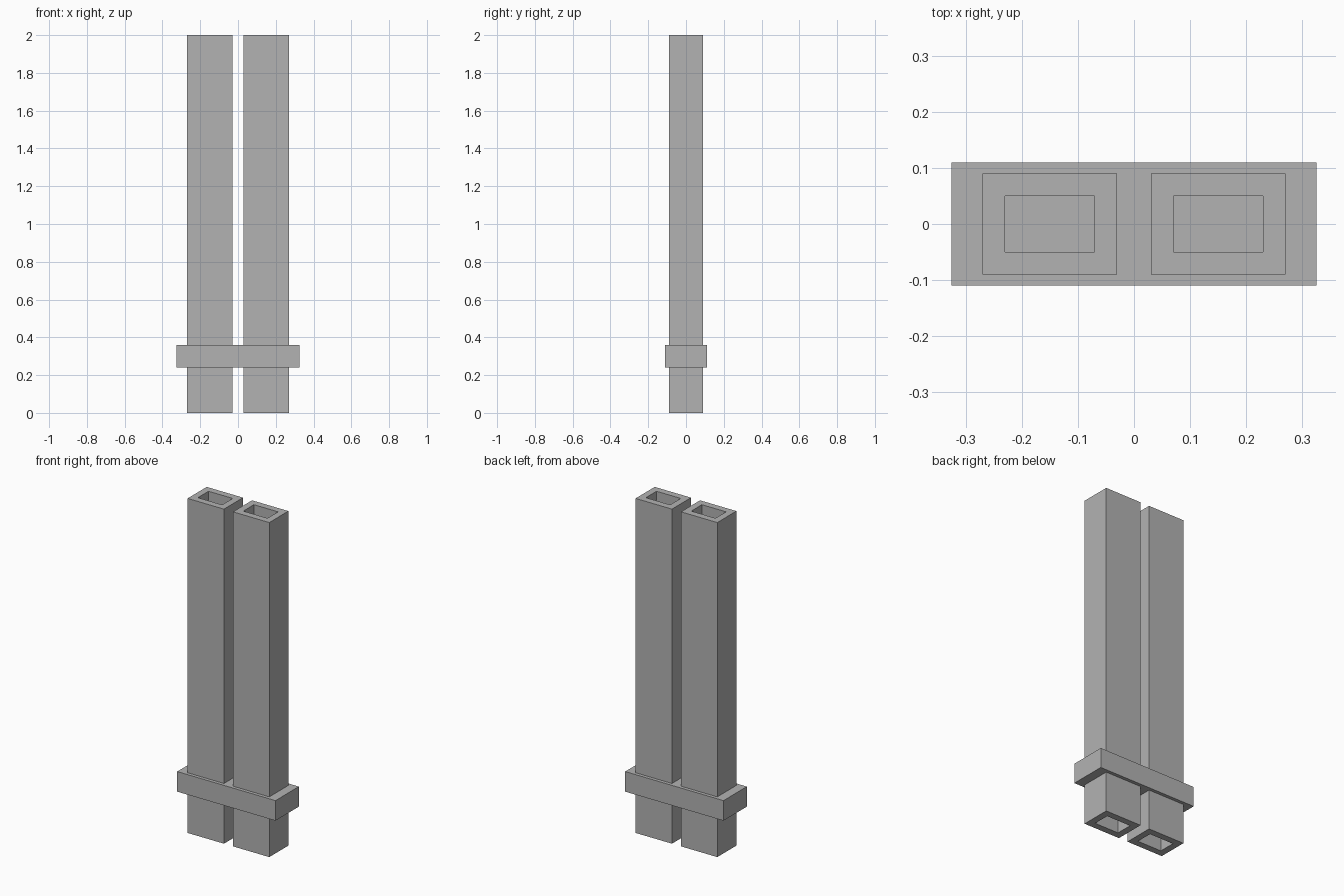
import bpy
import bmesh

if "Cube" in bpy.data.objects:
    bpy.data.objects.remove(bpy.data.objects["Cube"], do_unlink=True)

GREY = (0.45, 0.45, 0.45, 1)
grey = bpy.data.materials.new("plain grey")
grey.use_nodes = True
grey.diffuse_color = GREY
grey.node_tree.nodes["Principled BSDF"].inputs["Base Color"].default_value = GREY


def add_object(name, bm):
    bmesh.ops.recalc_face_normals(bm, faces=bm.faces)
    mesh = bpy.data.meshes.new(name)
    bm.to_mesh(mesh)
    bm.free()
    mesh.materials.append(grey)
    obj = bpy.data.objects.new(name, mesh)
    bpy.context.collection.objects.link(obj)
    return obj


def rectangle(bm, x, half_w, half_d, z):
    corners = ((-1, -1), (1, -1), (1, 1), (-1, 1))
    return [bm.verts.new((x + sx * half_w, sy * half_d, z)) for sx, sy in corners]


def tube(name, x, half_w, half_d, wall, height):
    """Rectangular tube, open at both ends."""
    bm = bmesh.new()
    inner = (half_w - wall, half_d - wall)
    loops = [rectangle(bm, x, half_w, half_d, 0),
             rectangle(bm, x, half_w, half_d, height),
             rectangle(bm, x, *inner, height),
             rectangle(bm, x, *inner, 0)]
    for k, a in enumerate(loops):
        b = loops[(k + 1) % 4]
        for i in range(4):
            j = (i + 1) % 4
            bm.faces.new((a[i], a[j], b[j], b[i]))
    return add_object(name, bm)


def box(name, size, z):
    bm = bmesh.new()
    bmesh.ops.create_cube(bm, size=1)
    bmesh.ops.scale(bm, vec=size, verts=bm.verts)
    bmesh.ops.translate(bm, vec=(0, 0, z), verts=bm.verts)
    return add_object(name, bm)


# Pair of upright hollow tubes
for side, name in ((1, "left_tube"), (-1, "right_tube")):
    tube(name, side * 0.15, 0.12, 0.09, 0.04, 2)

# Solid crosspiece joining the tubes
box("crosspiece", (0.65, 0.22, 0.12), 0.3)
